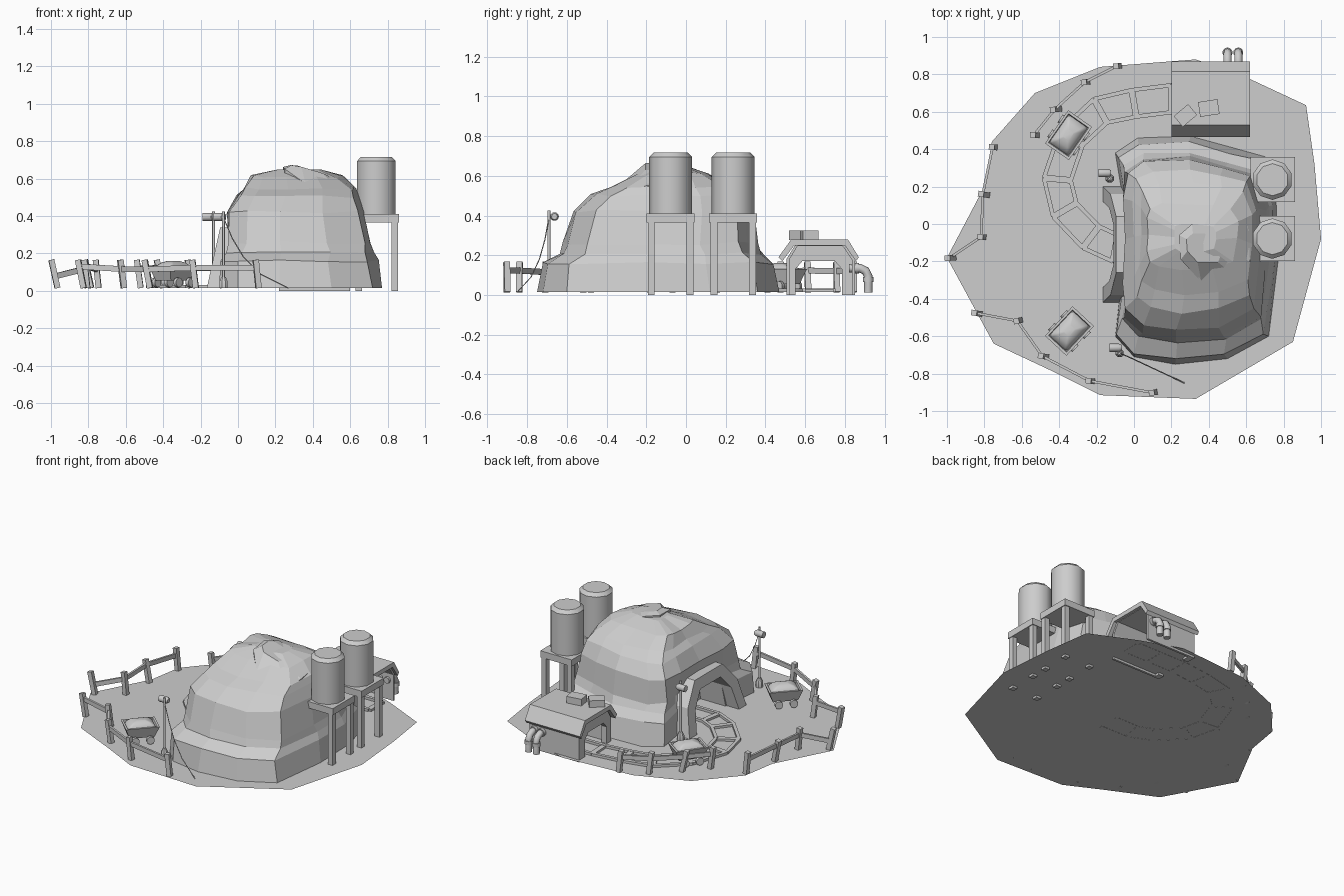
import bpy, bmesh, math, random
from mathutils import Vector, Matrix

if "Cube" in bpy.data.objects:
    bpy.data.objects.remove(bpy.data.objects["Cube"])

random.seed(4)
GROUND = 0.015
grey = bpy.data.materials.new("stone_grey")
grey.diffuse_color = (0.61, 0.61, 0.61, 1)
grey.use_nodes = True
grey.node_tree.nodes["Principled BSDF"].inputs["Base Color"].default_value = grey.diffuse_color


def finish(name, bm, smooth=0, matrix=None):
    bmesh.ops.recalc_face_normals(bm, faces=bm.faces)
    me = bpy.data.meshes.new(name)
    bm.to_mesh(me)
    bm.free()
    me.materials.append(grey)
    ob = bpy.data.objects.new(name, me)
    bpy.context.collection.objects.link(ob)
    if matrix:
        me.transform(matrix)
    if smooth:
        bpy.ops.object.select_all(action='DESELECT')
        ob.select_set(True)
        bpy.context.view_layer.objects.active = ob
        bpy.ops.object.shade_smooth_by_angle(angle=math.radians(smooth))
    return ob


def loft(name, rings, smooth=0, matrix=None):
    """Skin a stack of equal-length closed rings and cap both ends."""
    bm = bmesh.new()
    rows = [[bm.verts.new(p) for p in ring] for ring in rings]
    n = len(rows[0])
    for a, b in zip(rows, rows[1:]):
        for i in range(n):
            j = (i + 1) % n
            bm.faces.new((a[i], a[j], b[j], b[i]))
    bm.faces.new(rows[0])
    bm.faces.new(rows[-1])
    return finish(name, bm, smooth, matrix)


def box(name, loc, size, turn=0, matrix=None):
    bm = bmesh.new()
    bmesh.ops.create_cube(bm, size=1)
    m = matrix or Matrix.Translation(loc) @ Matrix.Rotation(turn, 4, 'Z')
    return finish(name, bm, 0, m @ Matrix.Diagonal((*size, 1)))


def beam(name, a, b, width, height):
    """Square beam between two points."""
    a, b = Vector(a), Vector(b)
    rot = (b - a).to_track_quat('X', 'Z').to_matrix().to_4x4()
    box(name, a, ((b - a).length, width, height), matrix=Matrix.Translation((a + b) / 2) @ rot)


def lathe(name, profile, sides, matrix, smooth=40):
    rings = [[(r * math.cos(t), r * math.sin(t), z)
              for t in ((i + 0.5) * math.tau / sides for i in range(sides))] for r, z in profile]
    return loft(name, rings, smooth, matrix)


def arch(name, outer, inner, x0, x1, lean=0):
    """Open arch band running along x, from (y, z) profiles."""
    band = outer + inner[::-1]
    bm = bmesh.new()
    n, m = len(outer), len(band)
    ends = [[bm.verts.new((x + lean * z, y, z)) for y, z in band] for x in (x0, x1)]
    for i in range(m):
        j = (i + 1) % m
        bm.faces.new((ends[0][i], ends[0][j], ends[1][j], ends[1][i]))
    for e in ends:
        for i in range(n - 1):
            bm.faces.new((e[i], e[i + 1], e[m - 2 - i], e[m - 1 - i]))
    finish(name, bm)


def tube(name, points, radius, res=2):
    cu = bpy.data.curves.new(name, 'CURVE')
    cu.dimensions = '3D'
    cu.bevel_depth, cu.bevel_resolution, cu.use_fill_caps = radius, res, True
    sp = cu.splines.new('POLY')
    sp.points.add(len(points) - 1)
    for p, co in zip(sp.points, points):
        p.co = (*co, 1)
    cu.materials.append(grey)
    bpy.context.collection.objects.link(bpy.data.objects.new(name, cu))


# Flat ground sheet
outline = [(-1, -.18), (-.75, -.64), (-.43, -.79), (-.18, -.915), (.33, -.935), (.85, -.63),
           (1, -.08), (.965, .32), (.92, .635), (.62, .775), (.33, .88), (-.18, .84),
           (-.53, .7), (-.76, .44), (-.8, .2)]
bm = bmesh.new()
bm.faces.new([bm.verts.new((x, y, GROUND)) for x, y in outline])
finish("ground", bm)

# Rocky hill: one footprint remapped to smaller extents at each height
foot = [(-.1, -.6), (0, -.71), (.22, -.75), (.5, -.72), (.72, -.6), (.77, -.2), (.76, .12),
        (.7, .36), (.52, .41), (.3, .47), (.02, .46), (-.1, .38), (-.07, .2), (-.05, -.1), (-.08, -.42)]
levels = [(.015, -.1, .77, -.75, .47), (.16, -.09, .745, -.725, .44), (.21, -.06, .73, -.635, .38),
          (.26, -.05, .715, -.615, .355), (.42, -.04, .675, -.57, .335), (.505, .01, .655, -.475, .29),
          (.548, .045, .635, -.375, .22), (.61, .08, .56, -.24, .11), (.65, .22, .44, -.15, 0)]
rings = []
for k, (z, x0, x1, y0, y1) in enumerate(levels):
    ring = []
    for i, (x, y) in enumerate(foot):
        if i > 11 and k > 3:  # face above the tunnel bulges out with height
            x = -.115
        j = [random.uniform(-.009, .009) if 0 < k < 8 else 0 for _ in range(3)]
        ring.append((x0 + (x + .1) / .87 * (x1 - x0) + j[0],
                     y0 + (y + .75) / 1.22 * (y1 - y0) + j[1], z + j[2]))
    rings.append(ring)
hill = loft("hill", rings)

# Summit slab, sloping to the right and to the front
slab = [(.24, -.06), (.31, 0), (.61, -.01), (.62, -.2), (.58, -.31), (.36, -.31), (.25, -.19)]
slope = lambda x, y: .662 - .3 * max(0, x - .3) - .5 * max(0, -.17 - y)
loft("summit_rock", [[(x, y, .5) for x, y in slab],
                     [(x, y, slope(x, y)) for x, y in slab],
                     [(.32 + (x - .32) * .5, -.1 + (y + .1) * .5,
                       .672 - .15 * max(0, x - .3)) for x, y in slab]])

# Mine tunnel cut into the hill and its timber portal
inner = [(-.34, 0), (-.305, .17), (-.22, .27), (0, .27), (.085, .17), (.12, 0)]
outer = [(-.42, 0), (-.38, .2), (-.26, .34), (.04, .34), (.16, .2), (.2, 0)]
hole = [(y, z - .05 if z == 0 else z) for y, z in inner]
cutter = loft("tunnel_cutter", [[(x, y, z) for y, z in hole] for x in (-.3, .12)])
cutter.hide_render = True
cutter.display_type = 'WIRE'
mod = hill.modifiers.new("tunnel", 'BOOLEAN')
mod.operation, mod.object, mod.solver = 'DIFFERENCE', cutter, 'EXACT'
lift = lambda prof: [(y, max(z, GROUND)) for y, z in prof]
arch("tunnel_portal", lift(outer), lift(inner), -.17, -.05, .22)

# Water tanks on stands
for cy in (-.078, .237):
    lathe("tank", [(.108, .41), (.108, .695), (.086, .717)], 10, Matrix.Translation((.74, cy, 0)))
    box("tank_platform", (.742, cy, .388), (.24, .24, .045))
    for sx in (-1, 1):
        for sy in (-1, 1):
            box("tank_leg", (.742 + sx * .097, cy + sy * .097, .185), (.035, .035, .37))

# Shed: thick end frame, thin shell behind it, roof, crates and pipes
wall = [(.505, 0), (.505, .18), (.555, .26), (.795, .26), (.85, .18), (.85, 0)]
arch("shed_end_frame", wall,
     [(.55, 0), (.55, .13), (.585, .17), (.75, .17), (.785, .13), (.785, 0)], .22, .26)
arch("shed_shell", wall,
     [(.52, 0), (.52, .178), (.562, .247), (.788, .247), (.835, .178), (.835, 0)], .26, .6)
arch("shed_roof", [(.465, .19), (.53, .28), (.815, .28), (.87, .19)],
     [(.485, .17), (.545, .25), (.8, .25), (.855, .17)], .2, .62)
box("roof_crate", (.275, .58, .302), (.1, .075, .048), .7)
box("roof_crate", (.4, .62, .302), (.105, .08, .048), .15)
for px in (.5, .558):
    tube("pipe", [(px, .82, .135), (px, .875, .135), (px, .904, .122), (px, .917, .095),
                  (px, .917, .012)], .022)
    lathe("pipe_collar", [(.027, .065), (.027, .09)], 10, Matrix.Translation((px, .917, 0)))
    lathe("pipe_collar", [(.027, 0), (.027, .02)], 10,
          Matrix.Translation((px, .85, .135)) @ Matrix.Rotation(-math.pi / 2, 4, 'X'))

# Railway track: two rails and sleepers along a bent path
track = [Vector(p) for p in [(.58, .67), (.2, .67), (0, .645), (-.18, .605), (-.335, .46), (-.41, .24),
                             (-.37, .075), (-.23, -.07), (-.1, -.13), (.1, -.13)]]
sides = []
for i, p in enumerate(track):
    d = (track[min(i + 1, len(track) - 1)] - track[max(i - 1, 0)]).normalized()
    sides.append(Vector((-d.y, d.x)) * .072)
for i in range(len(track) - 1):
    for s in (-1, 1):
        a, b = track[i] + s * sides[i], track[i + 1] + s * sides[i + 1]
        beam("rail", (*a, .023), (*b, .023), .022, .018)
    count = max(1, round((track[i + 1] - track[i]).length / .2))
    for k in range(count):
        c, sd = track[i].lerp(track[i + 1], k / count), sides[i].lerp(sides[i + 1], k / count)
        beam("sleeper", (*(c - sd), .022), (*(c + sd), .022), .034, .016)

# Ore carts
for cx, cy, turn in ((-.35, .475, 55), (-.345, -.572, 47)):
    m = Matrix.Translation((cx, cy, 0)) @ Matrix.Rotation(math.radians(turn), 4, 'Z')
    rect = lambda a, b, z: [(-a, -b, z), (a, -b, z), (a, b, z), (-a, b, z)]
    loft("cart_tub", [rect(.08, .055, .055), rect(.108, .078, .13), rect(.094, .066, .13),
                      rect(.09, .062, .115)], 0, m)
    mound = []
    for f, z in ((1, .115), (.9, .133), (.65, .15), (.3, .16)):
        mound.append([(.091 * f * math.copysign(abs(math.cos(t)) ** .2, math.cos(t)),
                       .064 * f * math.copysign(abs(math.sin(t)) ** .2, math.sin(t)), z)
                      for t in ((i + .5) * math.tau / 12 for i in range(12))])
    loft("cart_ore", mound, 60, m)
    for sx in (-1, 1):
        for sy in (-1, 1):
            lathe("cart_wheel", [(.026, -.01), (.026, .01)], 10, m @ Matrix.Translation(
                (sx * .048, sy * .078, .045)) @ Matrix.Rotation(math.pi / 2, 4, 'X'))

# Fence runs with posts leaning to the left
runs = [[(-.08, .845), (-.25, .76), (-.4, .615), (-.52, .475)],
        [(-.745, .41), (-.785, .155), (-.805, -.07), (-.965, -.18)],
        [(-.825, -.48), (-.61, -.515), (-.47, -.71), (-.225, -.84), (.11, -.9)]]
for run in runs:
    tops = []
    for x, y in run:
        dx, dy = random.uniform(-.035, -.015), random.uniform(-.006, .006)
        beam("fence_post", (x, y, GROUND), (x + dx, y + dy, .166), .03, .03)
        z = .075 if x < -.9 else random.uniform(.112, .132)
        tops.append((x + dx * .7, y + dy * .7, z))
    for a, b in zip(tops, tops[1:]):
        beam("fence_board", a, b, .014, .03)

# Lamp posts and the sagging cable
for x, y, hx, hy in ((-.077, -.69, -.1, -.662), (-.13, .243, -.157, .272)):
    lathe("lamp_base", [(.024, GROUND), (.024, .05), (.012, .075)], 8, Matrix.Translation((x, y, 0)))
    tube("lamp_post", [(x, y, .02), (x, y, .425)], .008, 1)
    beam("lamp_bracket", (x, y, .395), (hx, hy, .395), .012, .012)
    lathe("lamp_head", [(.015, -.035), (.022, -.02), (.022, .032)], 10,
          Matrix.Translation((hx, hy, .395)) @ Matrix.Rotation(-math.pi / 2, 4, 'Y'))
tube("cable", [(-.077, -.69, .39), (-.03, -.71, .28), (.03, -.738, .18), (.12, -.78, .09),
               (.27, -.85, GROUND)], .003, 0)
